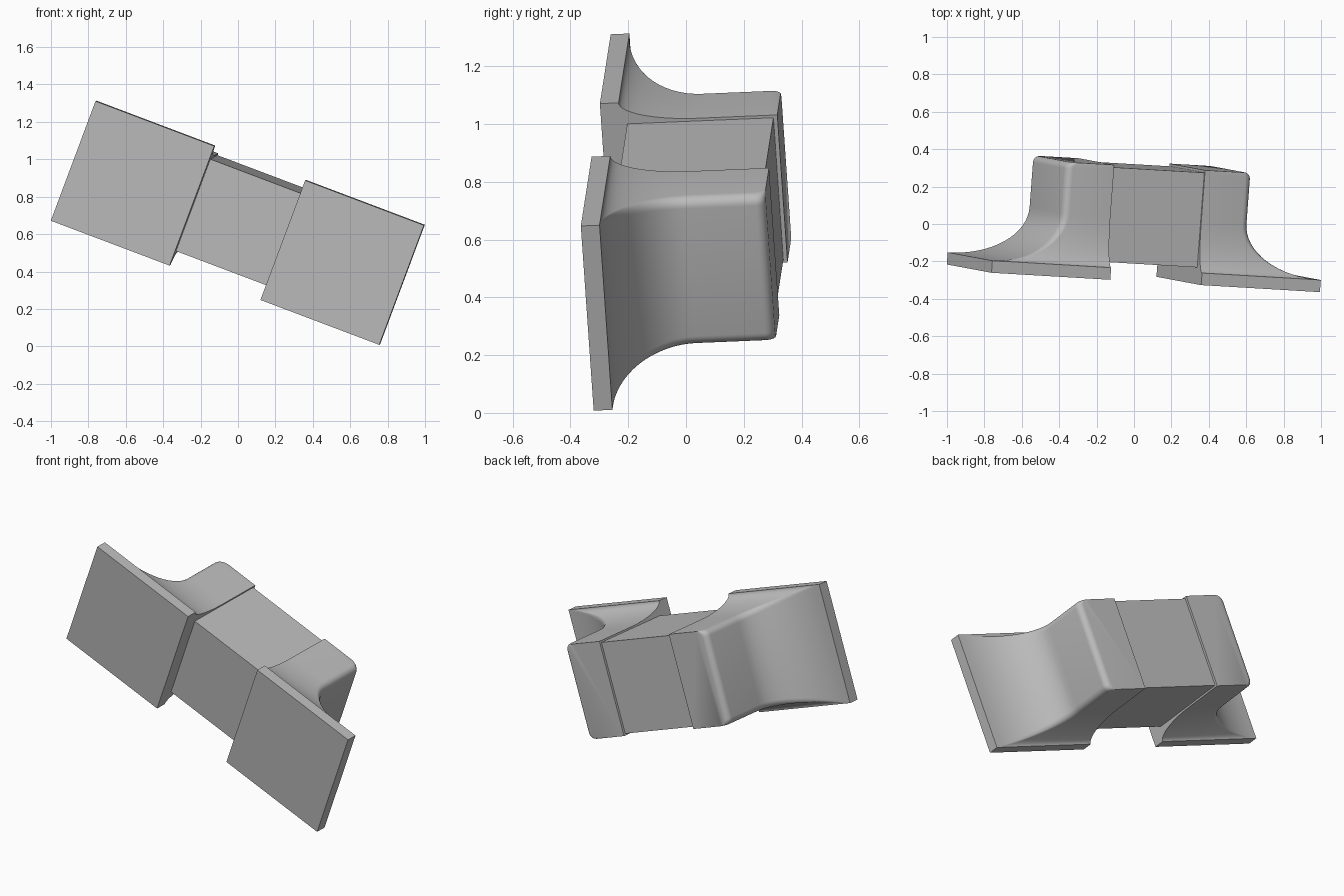
import bpy, bmesh
from math import sin, cos, pi, radians
from mathutils import Matrix, Vector

cube = bpy.data.objects.get("Cube")
if cube:
    bpy.data.objects.remove(cube)

# Tilted frame: local x along the body, y to the back, z up
along = Vector((0.934, -0.055, -0.353)).normalized()
up = Vector((0.348, -0.065, 0.935))
up = (up - along * up.dot(along)).normalized()
back = up.cross(along)
FRAME = Matrix((along, back, up)).transposed().to_4x4()
FRAME.translation = along * -0.22 + up * 0.634

grey = bpy.data.materials.new("plain_grey")
grey.use_nodes = True
grey.diffuse_color = (0.5, 0.5, 0.5, 1)
grey.node_tree.nodes["Principled BSDF"].inputs["Base Color"].default_value = (0.5, 0.5, 0.5, 1)

INNER, PLATE_OUT, BLOCK_OUT = 0.26, 0.94, 0.53
PLATE_FRONT, PLATE_BACK, COVE_END, BLOCK_BACK = -0.262, -0.197, 0.075, 0.35
PLATE_HALF, BLOCK_HALF = 0.342, 0.273
ROUND = 0.035


def loft(name, sections, side=1):
    """Skin a row of sections, each a list of local points, with capped ends."""
    bm = bmesh.new()
    rings = [[bm.verts.new((side * x, y, z)) for x, y, z in s] for s in sections]
    for a, b in zip(rings, rings[1:]):
        for i in range(len(a)):
            j = (i + 1) % len(a)
            bm.faces.new((a[i], a[j], b[j], b[i]))
    bm.faces.new(rings[0])
    bm.faces.new(rings[-1])
    bmesh.ops.recalc_face_normals(bm, faces=bm.faces)
    mesh = bpy.data.meshes.new(name)
    bm.to_mesh(mesh)
    bm.free()
    mesh.materials.append(grey)
    obj = bpy.data.objects.new(name, mesh)
    bpy.context.collection.objects.link(obj)
    obj.matrix_world = FRAME
    return obj


def section(x0, x1, y, half, r=0.0, steps=6):
    """Rectangle across the body with rounded corners on its outer side."""
    arc = [(x1 - r + r * sin(a), half - r + r * cos(a))
           for a in (pi / 2 * i / steps for i in range(steps + 1))]
    pts = [(x0, y, half)] + [(x, y, z) for x, z in arc]
    return pts + [(x, y, -z) for x, _, z in reversed(pts)]


def box(name, x0, x1, y0, y1, half, side=1):
    def ring(y):
        return [(x0, y, half), (x1, y, half), (x1, y, -half), (x0, y, -half)]
    return loft(name, [ring(y0), ring(y1)], side)


def flare_sections():
    rows = []
    # Cove sweeping from the plate edges into the block
    for i in range(17):
        a = pi / 2 * i / 16
        grow = 1 - sin(a)
        rows.append(section(INNER, BLOCK_OUT + (PLATE_OUT - BLOCK_OUT) * grow,
                            PLATE_BACK + (COVE_END - PLATE_BACK) * (1 - cos(a)),
                            BLOCK_HALF + (PLATE_HALF - BLOCK_HALF) * grow,
                            0.002 + ROUND * (1 - grow)))
    # Straight block ending in a rounded outer back edge
    for i in range(7):
        a = pi / 2 * i / 6
        rows.append(section(INNER, BLOCK_OUT - ROUND * (1 - cos(a)),
                            BLOCK_BACK - ROUND * (1 - sin(a)),
                            BLOCK_HALF, ROUND + 0.002))
    return rows


# Mirrored end brackets: front plate plus flared block
for side, label in ((1, "left"), (-1, "right")):
    box(label + "_plate", INNER, PLATE_OUT, PLATE_FRONT, PLATE_BACK, PLATE_HALF, side)
    flare = loft(label + "_flared_block", flare_sections(), side)
    bpy.ops.object.select_all(action='DESELECT')
    flare.select_set(True)
    bpy.context.view_layer.objects.active = flare
    bpy.ops.object.shade_smooth_by_angle(angle=radians(30))

# Connecting block between the brackets
box("connecting_block", -INNER, INNER, -0.172, 0.336, 0.263)
